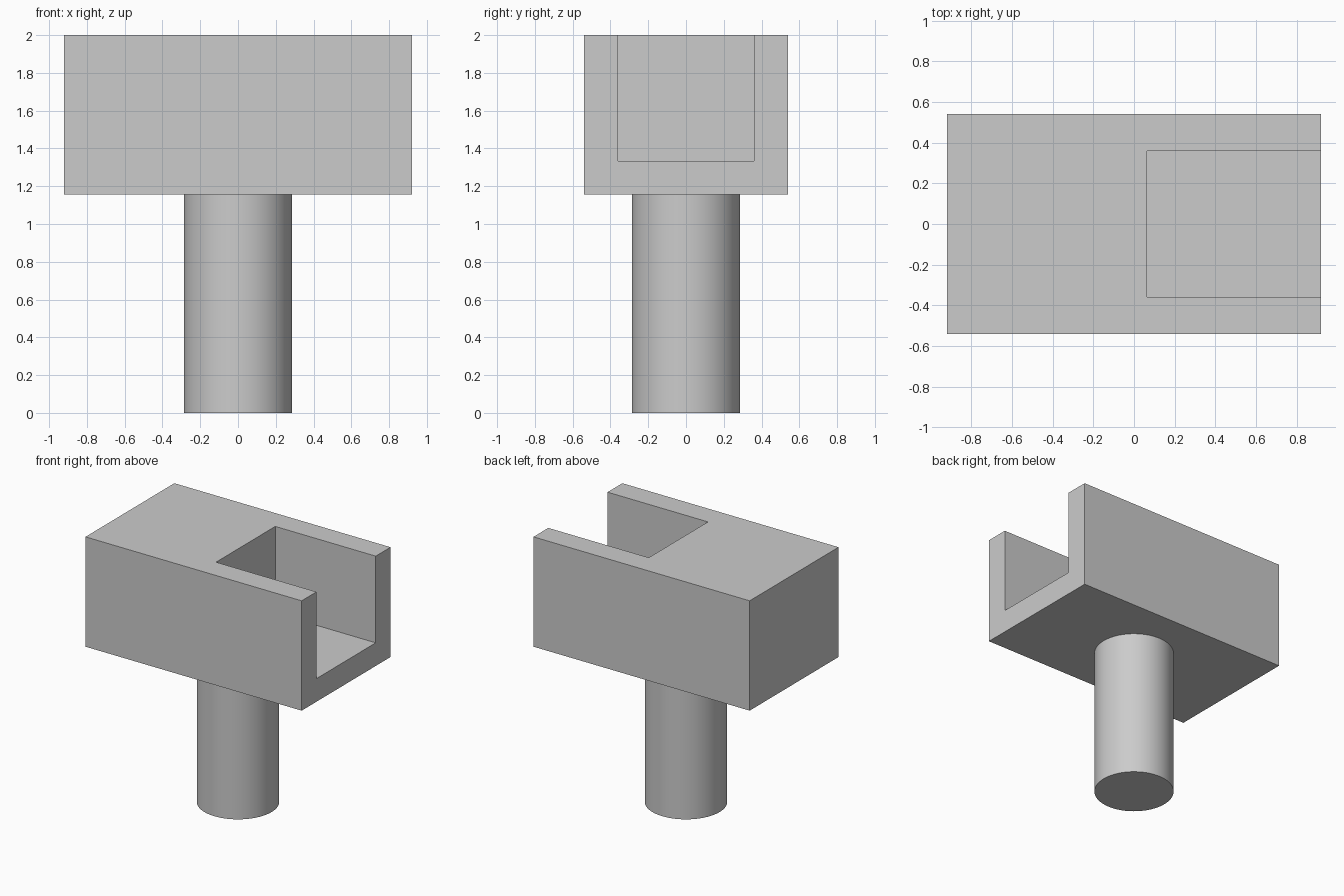
import bpy
import math

cube = bpy.data.objects.get("Cube")
if cube:
    bpy.data.objects.remove(cube, do_unlink=True)

HEAD_BOTTOM, TOP = 1.155, 2.0
HALF_X, HALF_Y = 0.92, 0.54
SLOT_X, SLOT_HALF_Y, SLOT_FLOOR = 0.065, 0.36, 1.333
STEM_RADIUS = 0.287

grey = bpy.data.materials.new("plain grey")
grey.use_nodes = True
colour = (0.6, 0.6, 0.6, 1)
grey.diffuse_color = colour
grey.node_tree.nodes["Principled BSDF"].inputs["Base Color"].default_value = colour


def box(name, low, high):
    """Add a box between two opposite corners."""
    centre = [(a + b) / 2 for a, b in zip(low, high)]
    bpy.ops.mesh.primitive_cube_add(size=1, location=centre)
    obj = bpy.context.object
    obj.name = name
    obj.scale = [b - a for a, b in zip(low, high)]
    bpy.ops.object.transform_apply(location=False, rotation=False, scale=True)
    obj.data.materials.append(grey)
    return obj


# Slot cutter, open at the top and at the +x end
cutter = box("slot_cutter", (SLOT_X, -SLOT_HALF_Y, SLOT_FLOOR),
             (HALF_X + 0.2, SLOT_HALF_Y, TOP + 0.2))
cutter.hide_render = True

# Block head with the slot cut out
head = box("slotted_head", (-HALF_X, -HALF_Y, HEAD_BOTTOM), (HALF_X, HALF_Y, TOP))
cut = head.modifiers.new("slot", 'BOOLEAN')
cut.operation = 'DIFFERENCE'
cut.solver = 'EXACT'
cut.object = cutter
bpy.ops.object.modifier_apply(modifier=cut.name)
bpy.data.objects.remove(cutter, do_unlink=True)

# Round stem under the head
bpy.ops.mesh.primitive_cylinder_add(vertices=64, radius=STEM_RADIUS, depth=HEAD_BOTTOM,
                                    location=(0, 0, HEAD_BOTTOM / 2))
stem = bpy.context.object
stem.name = "round_stem"
stem.data.materials.append(grey)
bpy.ops.object.shade_smooth_by_angle(angle=math.radians(30))
